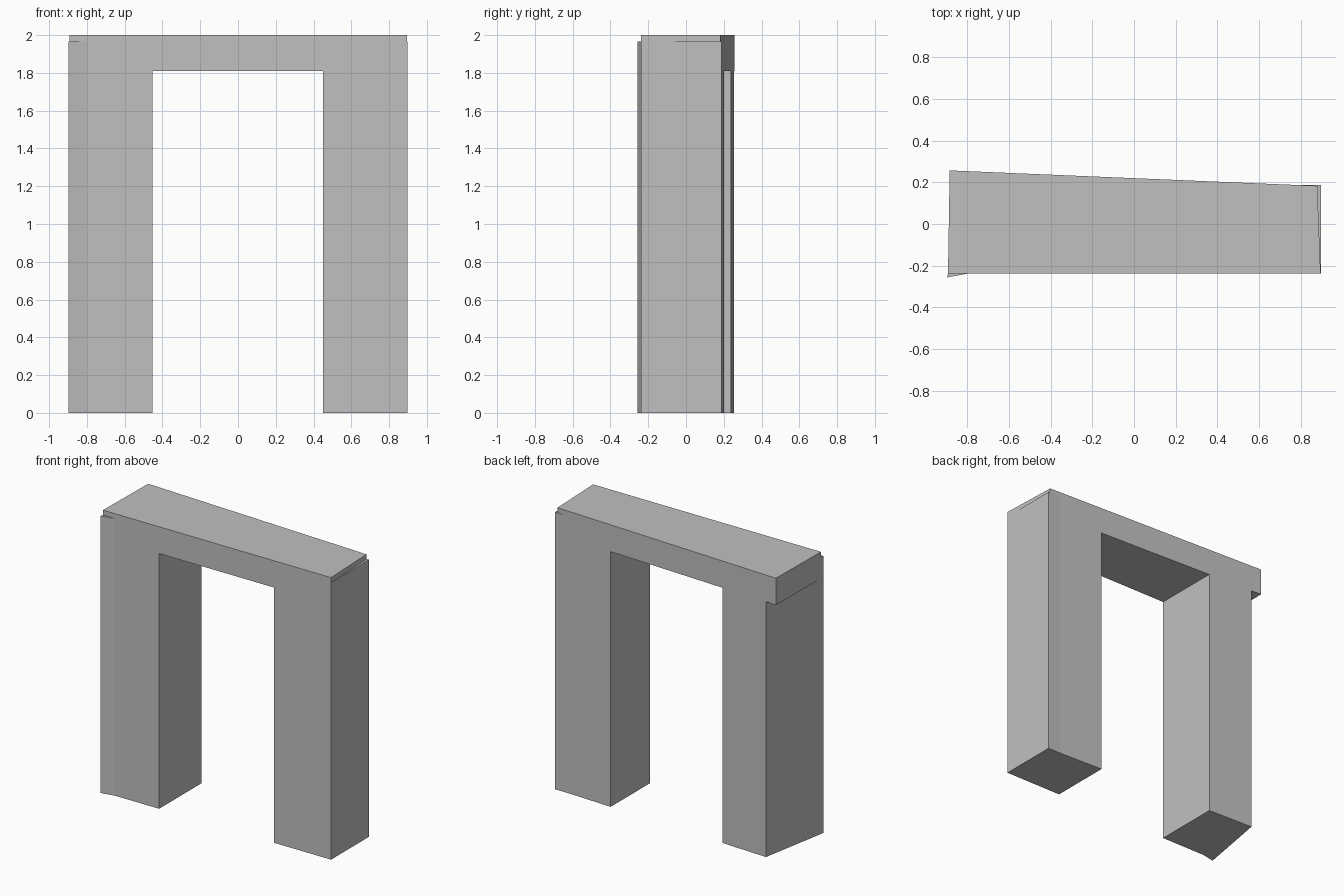
import bpy
import bmesh

default_cube = bpy.data.objects.get("Cube")
if default_cube:
    bpy.data.objects.remove(default_cube, do_unlink=True)

# Single plain grey material
GREY = (0.53, 0.53, 0.53, 1.0)
stone = bpy.data.materials.new("stone_grey")
stone.use_nodes = True
stone.diffuse_color = GREY
shader = next(n for n in stone.node_tree.nodes if n.type == 'BSDF_PRINCIPLED')
shader.inputs["Base Color"].default_value = GREY


def prism(name, outline, bottom, top):
    """Extrude a counter-clockwise plan outline from bottom to top."""
    bm = bmesh.new()
    base = bm.faces.new([bm.verts.new((x, y, bottom)) for x, y in outline])
    result = bmesh.ops.extrude_face_region(bm, geom=[base], use_keep_orig=True)
    raised = [v for v in result["geom"] if isinstance(v, bmesh.types.BMVert)]
    bmesh.ops.translate(bm, verts=raised, vec=(0, 0, top - bottom))
    bmesh.ops.recalc_face_normals(bm, faces=bm.faces)
    mesh = bpy.data.meshes.new(name)
    bm.to_mesh(mesh)
    bm.free()
    mesh.materials.append(stone)
    obj = bpy.data.objects.new(name, mesh)
    bpy.context.collection.objects.link(obj)
    return obj


def back(x):
    """Depth of the slanting back wall at x."""
    return 0.22 - 0.042 * x


FRONT = -0.238
PIER_TOP = 1.965

# Pier with a flared front corner and slanted outer side
prism("right_pier", [(-0.897, -0.257), (-0.8, FRONT), (-0.452, FRONT),
                     (-0.452, back(-0.452)), (-0.805, back(-0.805))], 0, PIER_TOP)

# Squarer pier with a slightly bent back wall
prism("left_pier", [(0.45, FRONT), (0.897, FRONT), (0.897, 0.187),
                    (0.8, back(0.8)), (0.45, back(0.45))], 0, PIER_TOP)

# Lintel spanning both piers
prism("lintel", [(-0.893, FRONT), (0.896, FRONT),
                 (0.88, back(0.88)), (-0.885, back(-0.885))], 1.81, 2.0)
